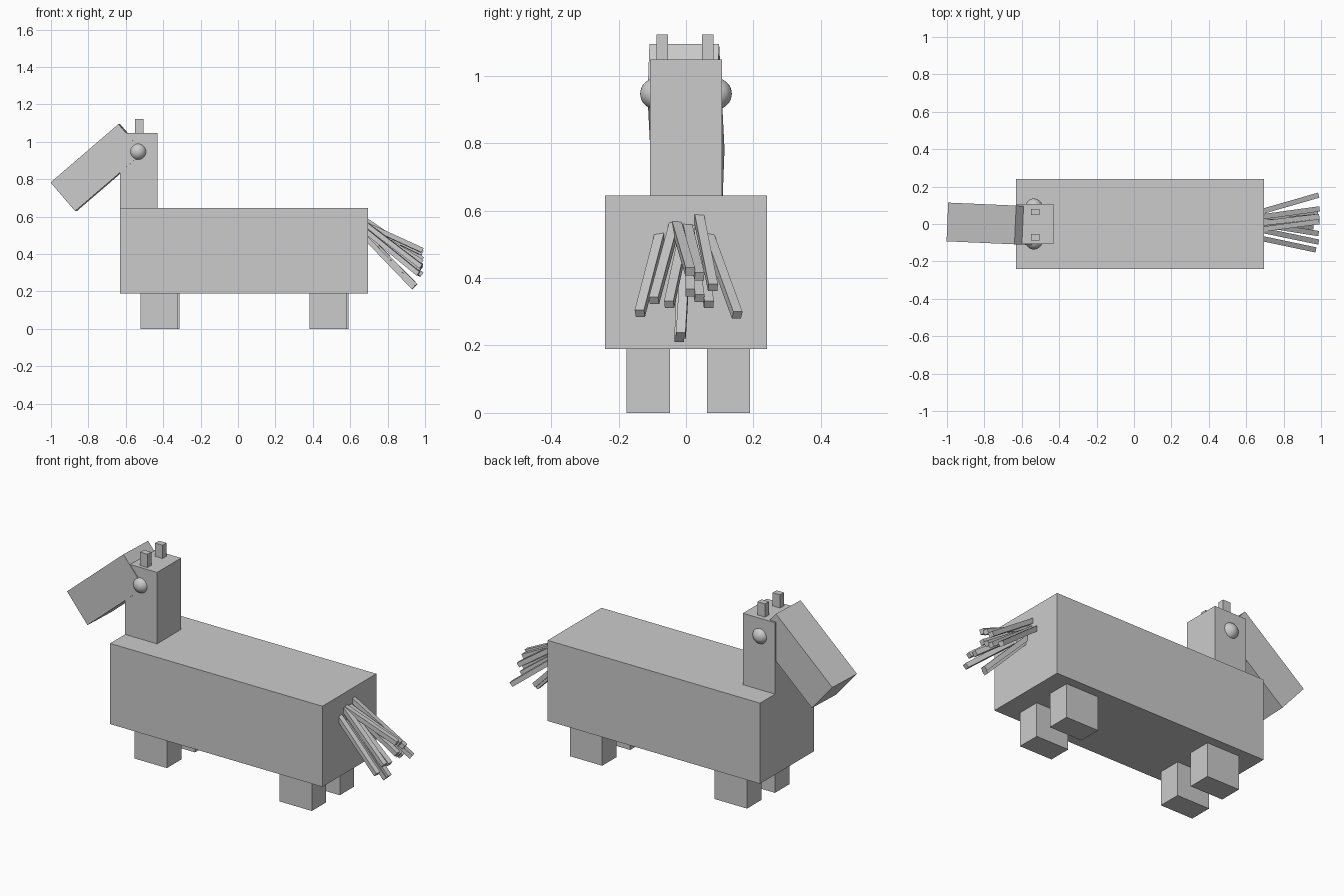
import bpy
from math import atan2, radians
from mathutils import Vector, Matrix

if "Cube" in bpy.data.objects:
    bpy.data.objects.remove(bpy.data.objects["Cube"])


def box(name, lo, hi):
    """Axis-aligned box between two corners."""
    lo, hi = Vector(lo), Vector(hi)
    bpy.ops.mesh.primitive_cube_add(size=1, location=(lo + hi) / 2)
    ob = bpy.context.object
    ob.name = name
    ob.data.transform(Matrix.Diagonal((*(hi - lo), 1)))
    return ob


def strand(name, a, b, width, height):
    """Thin box running from a to b."""
    a, b = Vector(a), Vector(b)
    d = b - a
    ob = box(name, (-d.length / 2, -width / 2, -height / 2),
             (d.length / 2, width / 2, height / 2))
    pitch = atan2(-d.z, Vector((d.x, d.y)).length)
    ob.rotation_euler = (0, pitch, atan2(d.y, d.x))
    ob.location = (a + b) / 2
    return ob


# Body and neck
box("body", (-0.63, -0.24, 0.19), (0.695, 0.24, 0.645))
box("neck", (-0.63, -0.107, 0.60), (-0.43, 0.107, 1.048))

# Legs
for end, x in (("front", -0.417), ("back", 0.487)):
    for side, y in (("right", -0.112), ("left", 0.126)):
        shift = 0.004 if side == "left" else -0.004
        box(f"{end}_leg_{side}", (x + shift - 0.101, y - 0.064, 0.0),
            (x + shift + 0.101, y + 0.064, 0.22))

# Head: tilted box, turned slightly sideways
head = strand("head", (-0.569, -0.008, 1.018), (-0.932, 0.008, 0.706), 0.207, 0.202)

# Eyes and ears
for side, s in (("right", -1), ("left", 1)):
    bpy.ops.mesh.primitive_uv_sphere_add(segments=32, ring_count=16, radius=0.046,
                                         location=(-0.535, s * 0.09, 0.947))
    bpy.context.object.name = f"eye_{side}"
    bpy.ops.object.shade_smooth()
    y = s * 0.067 - 0.003
    box(f"ear_{side}", (-0.55, y - 0.017, 1.02), (-0.504, y + 0.017, 1.123))

# Tail strands: (y, z) where each leaves the body, then the tip (x, y, z)
strands = [
    ((-0.08, 0.515), (0.965, -0.137, 0.295)),
    ((-0.036, 0.55), (0.98, -0.095, 0.333)),
    ((-0.005, 0.53), (0.98, -0.05, 0.322)),
    ((0.00, 0.49), (0.95, -0.015, 0.23)),
    ((-0.01, 0.475), (0.94, -0.02, 0.22)),
    ((-0.027, 0.553), (0.985, 0.012, 0.42)),
    ((0.005, 0.545), (0.985, 0.04, 0.405)),
    ((0.012, 0.54), (0.985, 0.013, 0.357)),
    ((0.015, 0.53), (0.98, 0.04, 0.34)),
    ((0.035, 0.53), (0.975, 0.068, 0.322)),
    ((0.04, 0.572), (0.985, 0.08, 0.372)),
    ((0.07, 0.515), (0.98, 0.152, 0.29)),
]
for i, ((y, z), tip) in enumerate(strands):
    root, tip = Vector((0.695, y, z)), Vector(tip)
    strand(f"tail_strand_{i + 1}", root + (root - tip) * 0.24, tip, 0.028, 0.026)
